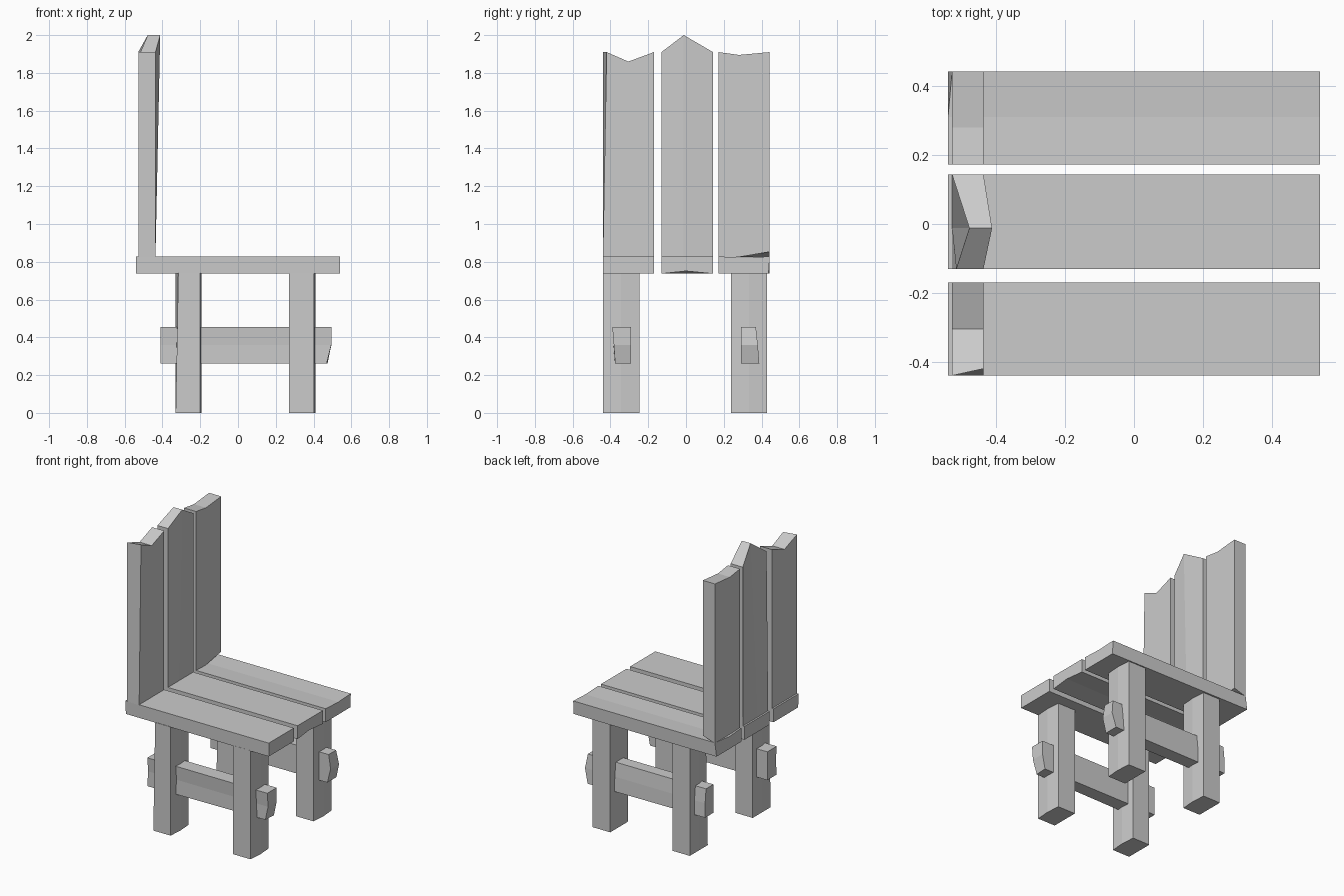
import bpy
import bmesh
from mathutils import Vector

cube = bpy.data.objects.get("Cube")
if cube:
    bpy.data.objects.remove(cube, do_unlink=True)

# One plain grey for all the timber
wood = bpy.data.materials.new("plain_grey")
wood.use_nodes = True
GREY = (0.6, 0.6, 0.6, 1)
wood.diffuse_color = GREY
wood.node_tree.nodes["Principled BSDF"].inputs["Base Color"].default_value = GREY


def timber(name, lo, hi, axis, mid, nudges):
    """Box with one extra cross-section at mid along axis.
    nudges: (section, corner) -> offset; corners run around the other two axes
    as low-low, high-low, high-high, low-high."""
    u, v = [a for a in range(3) if a != axis]
    bm = bmesh.new()
    rings = []
    for s, pos in enumerate((lo[axis], mid, hi[axis])):
        ring = []
        for c, (cu, cv) in enumerate(((lo, lo), (hi, lo), (hi, hi), (lo, hi))):
            p = Vector((0, 0, 0))
            p[axis], p[u], p[v] = pos, cu[u], cv[v]
            p += Vector(nudges.get((s, c), (0, 0, 0)))
            ring.append(bm.verts.new(p))
        rings.append(ring)
    for a, b in zip(rings, rings[1:]):
        for i in range(4):
            j = (i + 1) % 4
            bm.faces.new((a[i], a[j], b[j], b[i]))
    bm.faces.new(rings[0])
    bm.faces.new(rings[-1])
    bmesh.ops.recalc_face_normals(bm, faces=bm.faces)
    mesh = bpy.data.meshes.new(name)
    bm.to_mesh(mesh)
    bm.free()
    mesh.materials.append(wood)
    ob = bpy.data.objects.new(name, mesh)
    bpy.context.collection.objects.link(ob)
    return ob


# Plank rows shared by the seat and the back
rows = {"right": (-0.44, -0.17), "middle": (-0.13, 0.143), "left": (0.173, 0.443)}

# Seat planks, slightly worn
seat_wear = {
    "right": (-0.3, {(0, 0): (0, 0.004, 0)}),
    "middle": (0, {(1, 1): (0, 0, 0.014)}),
    "left": (0.31, {(1, 2): (0, 0, -0.006), (1, 3): (0, 0, -0.006),
                    (2, 3): (0.012, 0, 0), (2, 1): (0, -0.006, 0)}),
}
for side, (y0, y1) in rows.items():
    mid, wear = seat_wear[side]
    timber("seat_plank_" + side, (-0.54, y0, 0.737), (0.54, y1, 0.828), 1, mid, wear)

# Back planks with rough notched or pointed tops
back_wear = {
    "right": (-0.305, {(1, 2): (0, 0, -0.05), (1, 3): (0, 0, -0.05),
                       (0, 2): (0, 0.02, 0)}),
    "middle": (-0.012, {(1, 2): (0.025, 0, 0.09), (1, 3): (0.05, 0, 0.09),
                        (0, 3): (0.012, 0, 0)}),
    "left": (0.28, {(1, 2): (0, 0, -0.015), (1, 3): (0, 0, -0.015),
                    (2, 1): (0, 0, 0.028)}),
}
for side, (y0, y1) in rows.items():
    mid, wear = back_wear[side]
    timber("back_plank_" + side, (-0.528, y0, 0.825), (-0.437, y1, 1.91), 1, mid, wear)

# Legs
for side, y0, y1 in (("right", -0.44, -0.247), ("left", 0.237, 0.43)):
    for end, x0, x1 in (("rear", -0.33, -0.2), ("front", 0.27, 0.403)):
        wear = {(1, 1): (0.007, 0, 0), (1, 2): (0.007, 0, 0)}
        if end == "rear":
            wear[(0, 3)] = (0.014, 0, 0)
        timber(f"{end}_leg_{side}", (x0, y0, 0), (x1, y1, 0.74), 1, (y0 + y1) / 2, wear)

# Stretchers running through the legs
timber("stretcher_right", (-0.41, -0.39, 0.262), (0.494, -0.29, 0.455), 2, 0.36,
       {(0, 1): (-0.025, 0.015, 0), (0, 2): (-0.02, 0, 0),
        (1, 0): (0, 0.008, 0), (1, 1): (0, 0.008, 0)})
timber("stretcher_left", (-0.41, 0.29, 0.262), (0.48, 0.38, 0.455), 2, 0.36,
       {(0, 1): (-0.01, 0, 0), (0, 2): (-0.01, 0.008, 0),
        (1, 1): (0.015, 0, 0), (1, 2): (0.015, 0, 0),
        (2, 2): (0, -0.01, 0), (2, 3): (0, -0.01, 0)})
